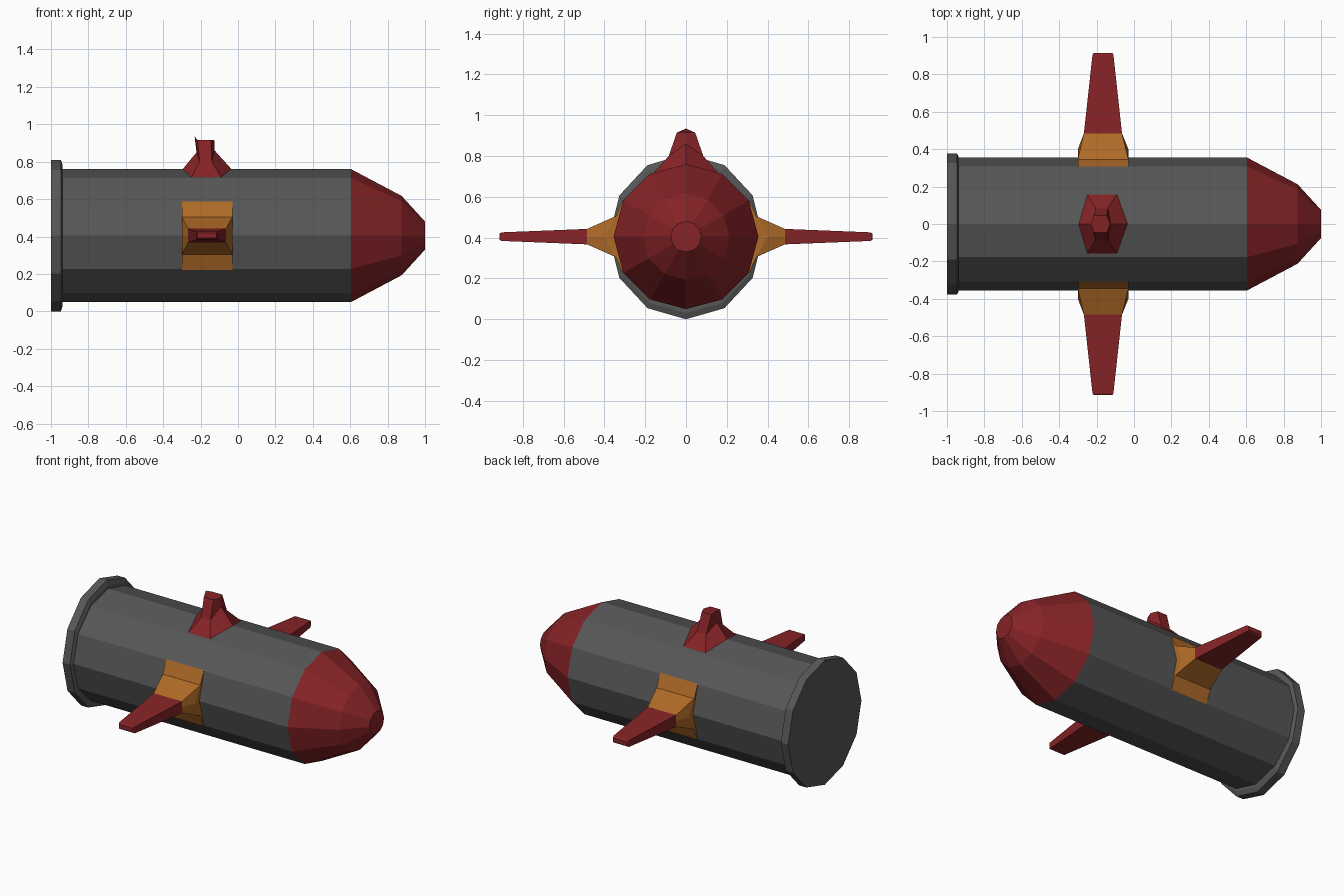
import bpy, bmesh, math

if "Cube" in bpy.data.objects:
    bpy.data.objects.remove(bpy.data.objects["Cube"])

CZ = 0.405  # height of the body axis


def material(name, rgb):
    m = bpy.data.materials.new(name)
    m.diffuse_color = (*rgb, 1)
    m.use_nodes = True
    m.node_tree.nodes["Principled BSDF"].inputs["Base Color"].default_value = m.diffuse_color
    return m


GREY = material("dark grey", (0.095, 0.095, 0.095))
RED = material("dark red", (0.24, 0.017, 0.02))
ORANGE = material("orange brown", (0.43, 0.145, 0.02))


def loft(name, rings, mat):
    """Skin a list of equal-length rings and cap both ends."""
    bm = bmesh.new()
    vs = [[bm.verts.new(p) for p in r] for r in rings]
    n = len(rings[0])
    for a, b in zip(vs, vs[1:]):
        for i in range(n):
            j = (i + 1) % n
            bm.faces.new((a[i], a[j], b[j], b[i]))
    bm.faces.new(vs[0][::-1])
    bm.faces.new(vs[-1])
    bmesh.ops.recalc_face_normals(bm, faces=bm.faces[:])
    me = bpy.data.meshes.new(name)
    bm.to_mesh(me)
    bm.free()
    me.materials.append(mat)
    ob = bpy.data.objects.new(name, me)
    bpy.context.collection.objects.link(ob)
    return ob


def ring(x, ry, rz=None):
    """Twelve-sided ring around the body axis."""
    rz = rz or ry
    return [(x, ry * math.cos(k * math.pi / 6), CZ + rz * math.sin(k * math.pi / 6))
            for k in range(12)]


# Main hull, rear flange and nose cone
loft("body_tube", [ring(-0.945, 0.355), ring(0.605, 0.355)], GREY)
loft("rear_flange", [ring(-1.0, 0.377, 0.405), ring(-0.947, 0.377, 0.405),
                     ring(-0.937, 0.358, 0.375)], GREY)
loft("nose_cone", [ring(0.605, 0.355), ring(0.875, 0.212), ring(1.0, 0.075)], RED)


def section(s, x0, x1, h, y_edge, y_mid):
    """Six-point wing section: half height h, with a middle point on each side."""
    return [(x0, s * y_edge, CZ - h), (x0, s * y_mid, CZ), (x0, s * y_edge, CZ + h),
            (x1, s * y_edge, CZ + h), (x1, s * y_mid, CZ), (x1, s * y_edge, CZ - h)]


# Side wings with flared orange roots
for s, side in ((1, "left"), (-1, "right")):
    loft(side + "_wing_root", [section(s, -0.30, -0.03, 0.183, 0.308, 0.34),
                               section(s, -0.30, -0.03, 0.10, 0.345, 0.40),
                               section(s, -0.268, -0.064, 0.038, 0.485, 0.485)], ORANGE)
    loft(side + "_wing", [section(s, -0.268, -0.064, 0.038, 0.483, 0.483),
                          section(s, -0.222, -0.11, 0.021, 0.905, 0.905),
                          section(s, -0.216, -0.116, 0.014, 0.915, 0.915)], RED)


def hexagon(back, front, xb, xf, y, z):
    """Fin section: pointed back and front (x, z) plus two points on each side."""
    return [(back[0], 0, back[1]), (xb, y, z), (xf, y, z),
            (front[0], 0, front[1]), (xf, -y, z), (xb, -y, z)]


# Top fin with flared base
loft("top_fin", [hexagon((-0.30, 0.755), (-0.03, 0.755), -0.25, -0.09, 0.16, 0.715),
                 hexagon((-0.222, 0.85), (-0.125, 0.86), -0.205, -0.14, 0.085, 0.80),
                 hexagon((-0.232, 0.935), (-0.127, 0.915), -0.215, -0.145, 0.045, 0.915)], RED)
bpy.data.objects["top_fin"].data.update()
